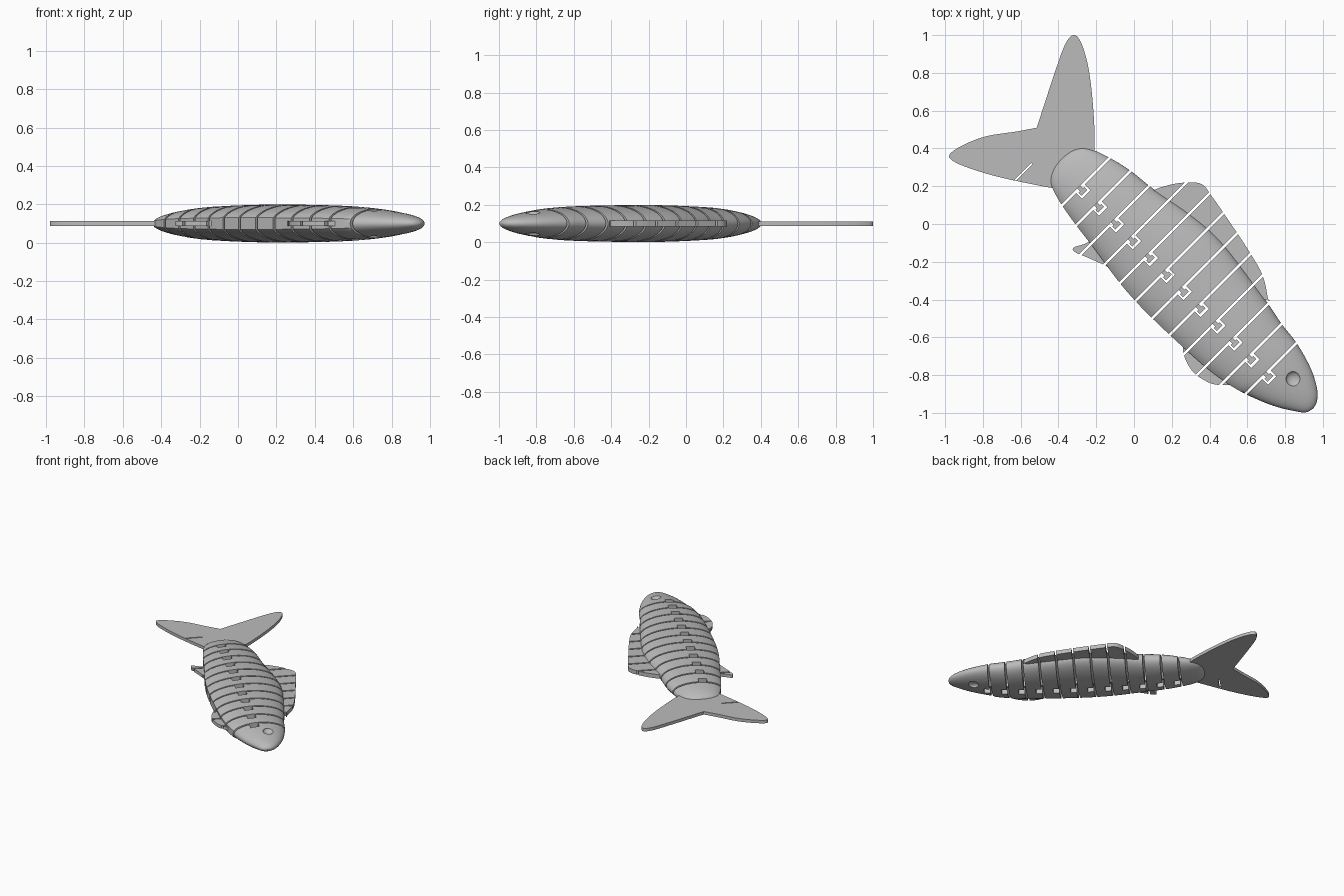
import bpy, bmesh, math
from mathutils import Vector, Matrix

if "Cube" in bpy.data.objects:
    bpy.data.objects.remove(bpy.data.objects["Cube"])

MID_Z = 0.1
SLIT = 0.013
R = math.sqrt(0.5)
ALONG = Vector((-R, R, 0))    # nose to tail
ACROSS = Vector((R, R, 0))    # belly to back
SLITS = [-1.054 + 0.1266 * k for k in range(12)]

grey = bpy.data.materials.new("plain_grey")
grey.use_nodes = True
colour = (0.5, 0.5, 0.5, 1)
grey.diffuse_color = colour
grey.node_tree.nodes["Principled BSDF"].inputs["Base Color"].default_value = colour


def place(u, v, z):
    return ALONG * u + ACROSS * v + Vector((0, 0, MID_Z + z))


def spline(rows, steps, closed=False):
    """Smooth curve through rows; a repeated row makes a corner."""
    n = len(rows)
    pick = (lambda i: rows[i % n]) if closed else (lambda i: rows[max(0, min(n - 1, i))])
    out = []
    for i in range(n if closed else n - 1):
        for s in range(steps):
            t = s / steps
            out.append([0.5 * (2 * b + (c - a) * t + (2 * a - 5 * b + 4 * c - d) * t ** 2
                               + (3 * b - a - 3 * c + d) * t ** 3)
                        for a, b, c, d in zip(*(pick(i + k) for k in (-1, 0, 1, 2)))])
    if not closed:
        out.append(list(rows[-1]))
    return out


def to_object(bm, name):
    bmesh.ops.recalc_face_normals(bm, faces=bm.faces)
    mesh = bpy.data.meshes.new(name)
    bm.to_mesh(mesh)
    bm.free()
    mesh.materials.append(grey)
    ob = bpy.data.objects.new(name, mesh)
    bpy.context.scene.collection.objects.link(ob)
    return ob


def slice_between(source, start, end):
    """Copy of a closed mesh, kept only between two cross planes."""
    bm = source.copy()
    for u, sign in ((start, -1), (end, 1)):
        if u is None:
            continue
        bmesh.ops.bisect_plane(bm, geom=bm.verts[:] + bm.edges[:] + bm.faces[:],
                               plane_co=ALONG * u, plane_no=ALONG * sign, clear_outer=True)
        bmesh.ops.holes_fill(bm, edges=[e for e in bm.edges if e.is_boundary], sides=0)
    return bm


def add_box(bm, u0, u1, v, width, half_z):
    size = Matrix.Diagonal((u1 - u0, width, half_z * 2, 1))
    turn = Matrix.Rotation(math.radians(135), 4, "Z")
    bmesh.ops.create_cube(bm, size=1, matrix=Matrix.Translation(place((u0 + u1) / 2, v, 0)) @ turn @ size)


# Body: station, belly edge, back edge, half thickness
STATIONS = [
    (-1.362, -.02, -.02, 0), (-1.348, -.062, .022, .02), (-1.3, -.1, .07, .038),
    (-1.2, -.16, .122, .057), (-1.054, -.219, .163, .076), (-.93, -.25, .178, .086),
    (-.75, -.272, .212, .094), (-.4, -.285, .26, .099), (-.177, -.275, .247, .098),
    (.05, -.242, .205, .092), (.22, -.22, .185, .083), (.36, -.195, .15, .066),
    (.46, -.16, .108, .045), (.505, -.1, .05, .024), (.518, -.03, -.03, 0)]
SIDES = 40


def make_body():
    bm = bmesh.new()
    rings = []
    for u, low, high, thick in spline(STATIONS, 5):
        flat = 0.95 if u > SLITS[0] else 1    # belly is trimmed to a narrow flat band
        ring = []
        for k in range(SIDES):
            a = math.tau * k / SIDES
            c = max(-flat, math.cos(a))
            if c < 0:
                c /= flat
            ring.append(bm.verts.new(place(u, (low + high) / 2 + c * (high - low) / 2,
                                           thick * math.sin(a))))
        rings.append(ring)
    for a, b in zip(rings, rings[1:]):
        for k in range(SIDES):
            j = (k + 1) % SIDES
            bm.faces.new((a[k], a[j], b[j], b[k]))
    bmesh.ops.remove_doubles(bm, verts=bm.verts, dist=1e-5)
    bmesh.ops.recalc_face_normals(bm, faces=bm.faces)
    return bm


def make_fin(outline, half):
    bm = bmesh.new()
    verts = [bm.verts.new((x, y, MID_Z - half)) for x, y in spline(outline, 5, True)]
    bm.faces.new(verts)
    bmesh.ops.remove_doubles(bm, verts=bm.verts, dist=1e-4)
    lifted = bmesh.ops.extrude_face_region(bm, geom=bm.faces[:])["geom"]
    bmesh.ops.translate(bm, vec=(0, 0, half * 2),
                        verts=[g for g in lifted if isinstance(g, bmesh.types.BMVert)])
    bmesh.ops.recalc_face_normals(bm, faces=bm.faces)
    return bm


DORSAL = [(.02, .1), (.02, .1), (.09, .17), (.18, .205), (.28, .22), (.36, .21), (.41, .15),
          (.5, .02), (.6, -.13), (.68, -.27), (.71, -.4), (.71, -.4), (.6, -.4), (.6, -.4)]
PELVIC = [(.36, -.6), (.36, -.6), (.265, -.64), (.27, -.71), (.31, -.78), (.36, -.82),
          (.43, -.85), (.53, -.85), (.53, -.85), (.6, -.78), (.6, -.78)]
ANAL = [(-.16, -.04), (-.16, -.04), (-.25, -.1), (-.32, -.125), (-.31, -.15), (-.24, -.18),
        (-.14, -.225), (-.14, -.225), (-.02, -.22), (-.02, -.22)]
TAIL = [(-.25, .3), (-.25, .3), (-.21, .38), (-.215, .6), (-.24, .82), (-.28, .96), (-.32, 1),
        (-.365, .95), (-.42, .8), (-.515, .51), (-.515, .51), (-.62, .49), (-.78, .465),
        (-.9, .42), (-.975, .37), (-.96, .335), (-.87, .295), (-.7, .245), (-.43, .19),
        (-.38, .19), (-.38, .19)]

# Slice the body and side fins into linked segments
parts = []
body = make_body()
fins = {"dorsal_fin": make_fin(DORSAL, .016), "pelvic_fin": make_fin(PELVIC, .013),
        "anal_fin": make_fin(ANAL, .012)}
bounds = list(zip([None] + SLITS, SLITS + [None]))
for i, (start, end) in enumerate(bounds):
    a = None if start is None else start + SLIT / 2
    b = None if end is None else end - SLIT / 2
    name = "head" if i == 0 else "tail_base" if end is None else f"body_segment_{i}"
    parts.append(to_object(slice_between(body, a, b), name))
    for fin_name, fin in fins.items():
        piece = slice_between(fin, a, b)
        if piece.faces:
            parts.append(to_object(piece, f"{fin_name}_{i}"))
        else:
            piece.free()
body.free()
for fin in fins.values():
    fin.free()
parts.append(to_object(make_fin(TAIL, .012), "tail_fin"))

# Cutter: joint pockets, eye sockets and the tail slit
JOINT_V = -0.069
bm = bmesh.new()
for u in SLITS:
    add_box(bm, u - .05, u, JOINT_V, .064, .2)
add_box(bm, .603, .613, -.218, .125, .2)
for side in (-1, 1):
    spot = Matrix.Translation((.845, -.82, MID_Z + side * .064))
    bmesh.ops.create_uvsphere(bm, u_segments=32, v_segments=16, radius=.04,
                              matrix=spot @ Matrix.Diagonal((1, 1, .6, 1)))
cutter = to_object(bm, "pocket_cutter")
cutter.hide_render = True
for ob in parts:
    if "fin_" in ob.name and ob.name != "tail_fin":
        continue
    mod = ob.modifiers.new("pockets", "BOOLEAN")
    mod.operation = "DIFFERENCE"
    mod.solver = "EXACT"
    mod.object = cutter
    bpy.context.view_layer.objects.active = ob
    bpy.ops.object.modifier_apply(modifier=mod.name)
bpy.data.objects.remove(cutter)

# Hinge pegs reaching from each segment into the pocket ahead
for i, u in enumerate(SLITS):
    half = .045 if 0 < i < 10 else .035
    bm = bmesh.new()
    add_box(bm, u - .036, u - .014, JOINT_V, .042, half)
    add_box(bm, u - .02, u + .02, JOINT_V, .022, half)
    parts.append(to_object(bm, f"hinge_peg_{i + 1}"))

# Smooth shading with crisp cut edges
bpy.ops.object.select_all(action="DESELECT")
for ob in parts:
    ob.select_set(True)
bpy.context.view_layer.objects.active = parts[0]
bpy.ops.object.shade_smooth_by_angle(angle=math.radians(30))
